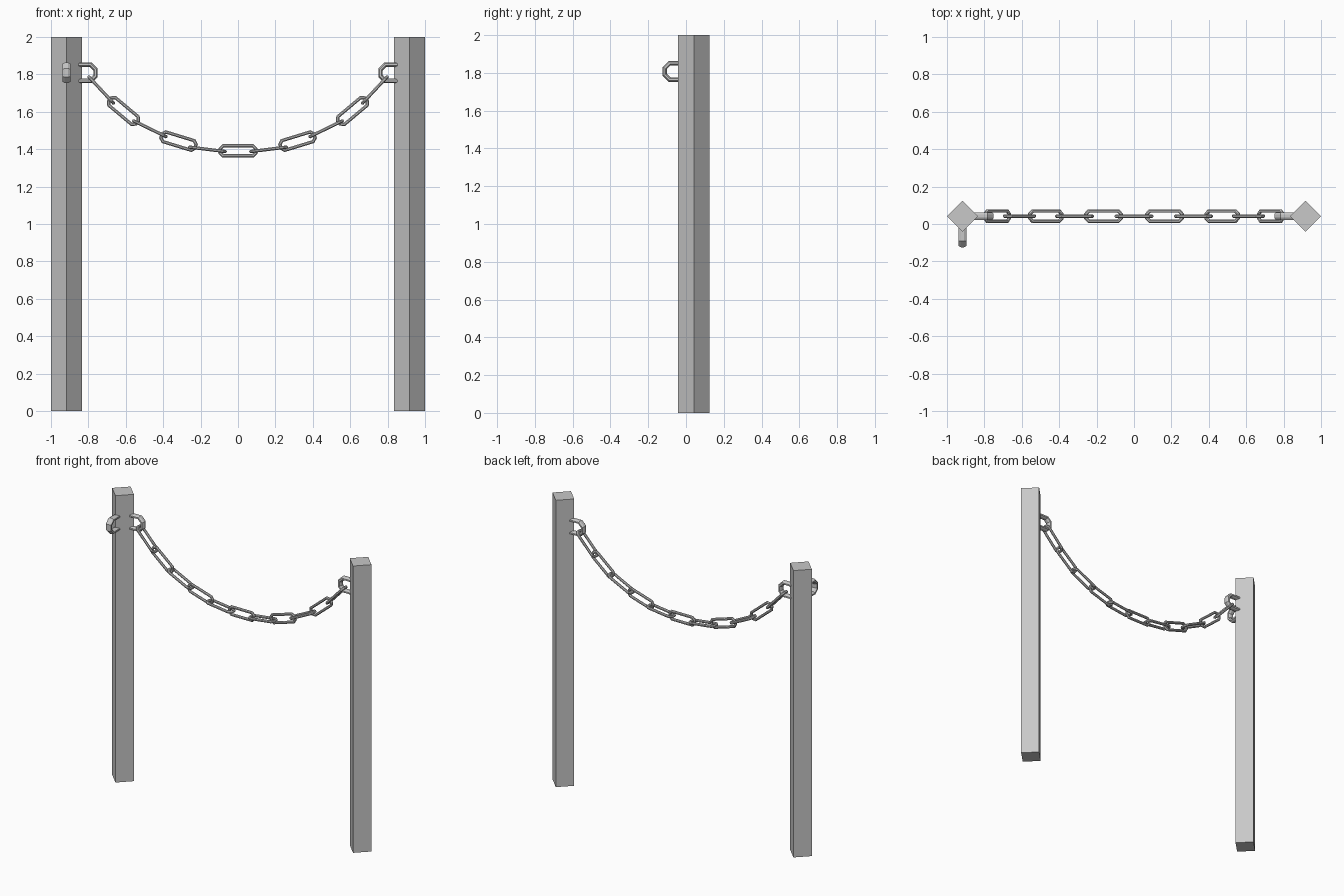
import bpy, bmesh, math
from mathutils import Matrix, Vector

if "Cube" in bpy.data.objects:
    bpy.data.objects.remove(bpy.data.objects["Cube"])

steel = bpy.data.materials.new("grey_steel")
steel.diffuse_color = (0.58, 0.58, 0.58, 1)
steel.use_nodes = True
steel.node_tree.nodes["Principled BSDF"].inputs["Base Color"].default_value = steel.diffuse_color

YC = 0.042          # depth of the posts and chain
POST_X = 0.9165     # post centre
HALF_DIAG = 0.0835  # half diagonal of the square post


def finish(bm, name, matrix):
    bmesh.ops.recalc_face_normals(bm, faces=bm.faces)
    mesh = bpy.data.meshes.new(name)
    bm.to_mesh(mesh)
    bm.free()
    mesh.materials.append(steel)
    obj = bpy.data.objects.new(name, mesh)
    obj.matrix_world = matrix
    bpy.context.collection.objects.link(obj)
    return obj


def sweep(name, path, r_plane, r_side, closed, matrix, sides=8):
    """Mitred tube along a path in the XZ plane, with an elliptical section."""
    bm = bmesh.new()
    n = len(path)
    pts = [Vector(p) for p in path]
    rings = []
    for i, p in enumerate(pts):
        a = pts[i - 1] if closed or i > 0 else None
        b = pts[(i + 1) % n] if closed or i < n - 1 else None
        d1 = (p - a).normalized() if a is not None else (b - p).normalized()
        d2 = (b - p).normalized() if b is not None else d1
        t = (d1 + d2).normalized()
        normal = Vector((t.y, -t.x)) / t.dot(d1)
        ring = []
        for k in range(sides):
            ang = 2 * math.pi * (k + 0.5) / sides
            q = p + normal * r_plane * math.cos(ang)
            ring.append(bm.verts.new((q.x, r_side * math.sin(ang), q.y)))
        rings.append(ring)
    for i in range(n if closed else n - 1):
        r0, r1 = rings[i], rings[(i + 1) % n]
        for k in range(sides):
            j = (k + 1) % sides
            bm.faces.new((r0[k], r0[j], r1[j], r1[k]))
    if not closed:
        bm.faces.new(rings[0])
        bm.faces.new(rings[-1])
    return finish(bm, name, matrix)


def half_octagon(cx, radius):
    """Four corners of an octagon's right half, bottom to top."""
    r = radius / math.cos(math.pi / 8)
    return [(cx + r * math.cos(math.radians(d)), r * math.sin(math.radians(d)))
            for d in (-67.5, -22.5, 22.5, 67.5)]


# Posts: square bars turned 45 degrees
for side, label in ((-1, "left"), (1, "right")):
    bm = bmesh.new()
    bmesh.ops.create_cone(bm, cap_ends=True, segments=4, radius1=HALF_DIAG,
                          radius2=HALF_DIAG, depth=2)
    xs = [v.co.x for v in bm.verts]
    if max(xs) < HALF_DIAG * 0.9:
        bmesh.ops.rotate(bm, verts=bm.verts,
                         matrix=Matrix.Rotation(math.pi / 4, 3, 'Z'))
    finish(bm, label + "_post", Matrix.Translation((side * POST_X, YC, 1)))

# Eyes: U-shaped loops whose legs run into the posts
eye = [(-0.055, -0.0435)] + half_octagon(0, 0.0435) + [(-0.055, 0.0435)]
for name, x, y, turn in (("left_chain_eye", -0.805, YC, 0),
                         ("right_chain_eye", 0.805, YC, 180),
                         ("front_eye", -POST_X, -0.069, -90)):
    sweep(name, eye, 0.013, 0.022, False,
          Matrix.Translation((x, y, 1.808))
          @ Matrix.Rotation(math.radians(turn), 4, 'Z'))

# Chain: links alternate between upright and flat along the sag
end = half_octagon(0.068, 0.027)
link = end + [(-x, -z) for x, z in end]
# centre x, centre z, downward slope in degrees, lying flat
half_chain = [(-0.731, 1.716, 47, True), (-0.612, 1.604, 40, False),
              (-0.471, 1.509, 26, True), (-0.318, 1.443, 17, False),
              (-0.163, 1.399, 7, True)]
links = half_chain + [(0, 1.391, 0, False)]
links += [(-x, z, -a, f) for x, z, a, f in reversed(half_chain)]
for i, (x, z, slope, flat) in enumerate(links):
    m = Matrix.Translation((x, YC, z)) @ Matrix.Rotation(math.radians(slope), 4, 'Y')
    if flat:
        m = m @ Matrix.Rotation(math.pi / 2, 4, 'X')
    sweep("chain_link_%d" % (i + 1), link, 0.0095, 0.0095, True, m)
